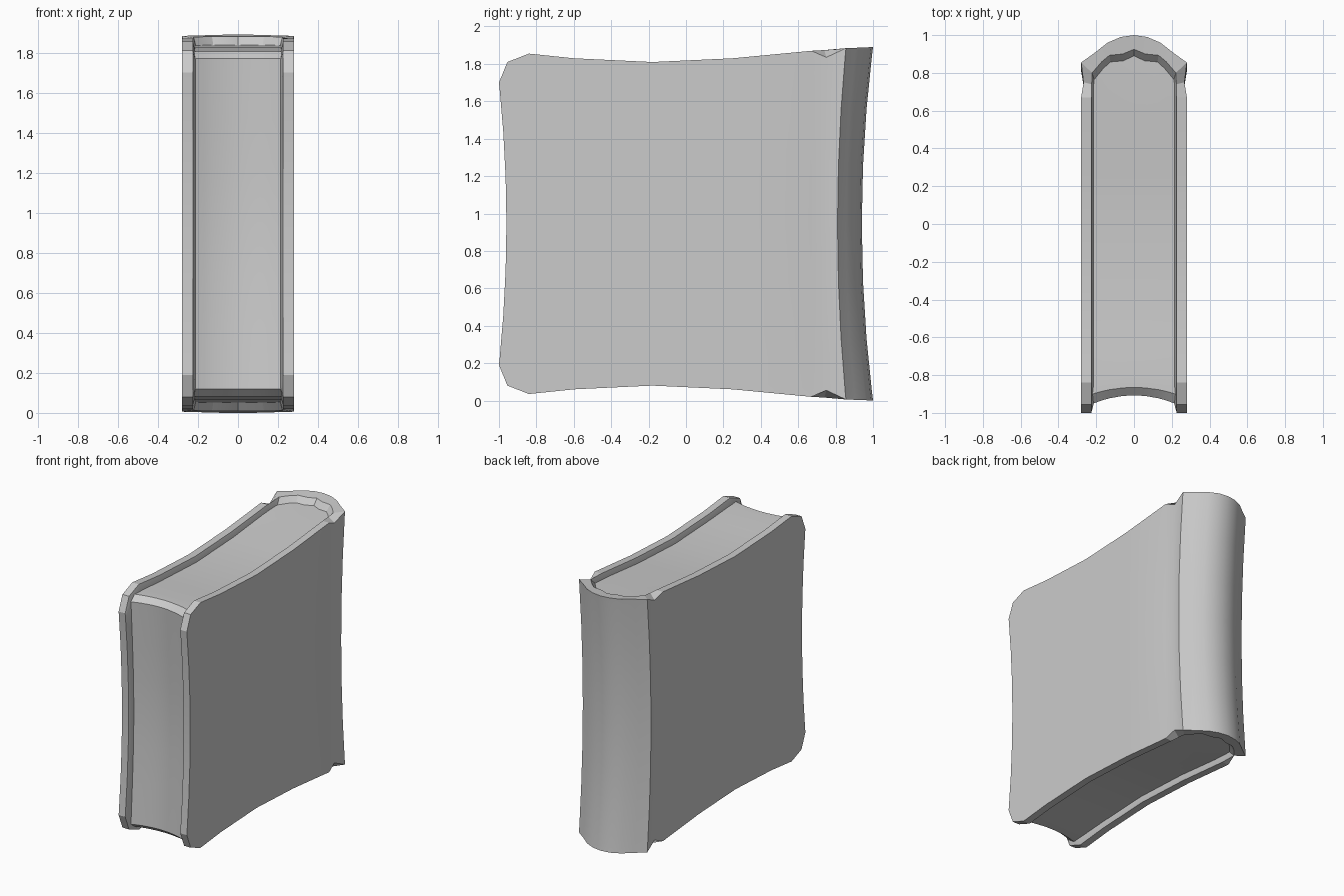
import bpy, bmesh

if "Cube" in bpy.data.objects:
    bpy.data.objects.remove(bpy.data.objects["Cube"])

MID = 0.945  # half the book height


def make_object(name, verts, faces):
    mesh = bpy.data.meshes.new(name)
    bm = bmesh.new()
    vs = [bm.verts.new(v) for v in verts]
    for f in faces:
        bm.faces.new([vs[i] for i in f])
    bmesh.ops.recalc_face_normals(bm, faces=bm.faces)
    bm.to_mesh(mesh)
    bm.free()
    ob = bpy.data.objects.new(name, mesh)
    bpy.context.collection.objects.link(ob)
    bpy.ops.object.select_all(action='DESELECT')
    ob.select_set(True)
    bpy.context.view_layer.objects.active = ob
    bpy.ops.object.shade_smooth_by_angle(angle=0.45)
    return ob


def mirrored(half):
    """Right-hand stations -> full run from left to right, ending on x = 0 once."""
    return [(-p[0],) + p[1:] for p in half] + [p for p in reversed(half) if p[0] > 0]


# Cover wrap: stations of (x, y, bottom z, mid-height bow), fore edge to spine
flat = [(-1, .19, .04), (-.955, .08, .03), (-.84, .035, .02), (-.6, .06, 0),
        (-.18, .08, 0), (.25, .06, 0), (.67, .02, 0)]
outer = mirrored([(.28,) + p for p in flat] +
                 [(.267, .75, .055, -.02), (.28, .855, .006, -.045),
                  (.21, .905, .004, -.05), (.14, .96, .002, -.055),
                  (.07, .99, 0, -.06), (0, 1.0, 0, -.06)])
inner = mirrored([(.226,) + p for p in flat] +
                 [(.224, .74, .016, -.02), (.222, .80, .012, -.045),
                  (.17, .86, .01, -.05), (.13, .893, .01, -.05),
                  (.06, .90, .01, -.05), (0, .925, .01, -.05)])
rows = [-1, -.95, -.65, -.33, 0, .33, .65, .95, 1]
R, C = len(rows), len(outer)


def sheet(stations, inset):
    out = []
    for i, s in enumerate(rows):
        for j, (x, y, z, bow) in enumerate(stations):
            # inner wall leans in just behind the rim
            if inset and 0 < i < R - 1 and 0 < j < C - 1:
                if y > .78:
                    y -= .035
                x *= .945
            out.append((x, y + bow * (1 - s * s), MID + s * (MID - z)))
    return out


N = R * C
faces = []
for i in range(R - 1):
    for j in range(C - 1):
        q = [i * C + j, i * C + j + 1, (i + 1) * C + j + 1, (i + 1) * C + j]
        faces += [q, [k + N for k in reversed(q)]]
border = ([j for j in range(C)] + [i * C + C - 1 for i in range(1, R)] +
          [(R - 1) * C + j for j in range(C - 2, -1, -1)] +
          [i * C for i in range(R - 2, 0, -1)])
for a, b in zip(border, border[1:] + border[:1]):
    faces.append([a, b, b + N, a + N])
make_object("book_cover", sheet(outer, False) + sheet(inner, True), faces)

# Page block: side outline lofted across x, hollow fore edge, rounded back
lower = [(.60, .065), (.25, .10), (-.18, .12), (-.6, .10), (-.82, .083),
         (-.90, .083), (-.952, .12), (-.935, .42), (-.922, .7)]
xs = mirrored([(.22, .82), (.17, .85), (.13, .87), (.06, .91), (0, .91)])
verts = []
for x, back in xs:
    hollow = 1 - (x / .22) ** 2
    low = [(back, .05)] + lower
    ring = low + [(-.918, MID)] + [(y, 2 * MID - z) for y, z in reversed(low)] + [(back - .05, MID)]
    for y, z in ring:
        w = .045 if y < -.91 else (.035 if y < -.85 else .015 if y < -.7 else 0)
        verts.append((x, y + w * hollow, z))
n = len(ring)
faces = [list(range(n)), [len(verts) - 1 - k for k in range(n)]]
for i in range(len(xs) - 1):
    for k in range(n):
        m = (k + 1) % n
        faces.append([i * n + k, i * n + m, (i + 1) * n + m, (i + 1) * n + k])
make_object("page_block", verts, faces)
